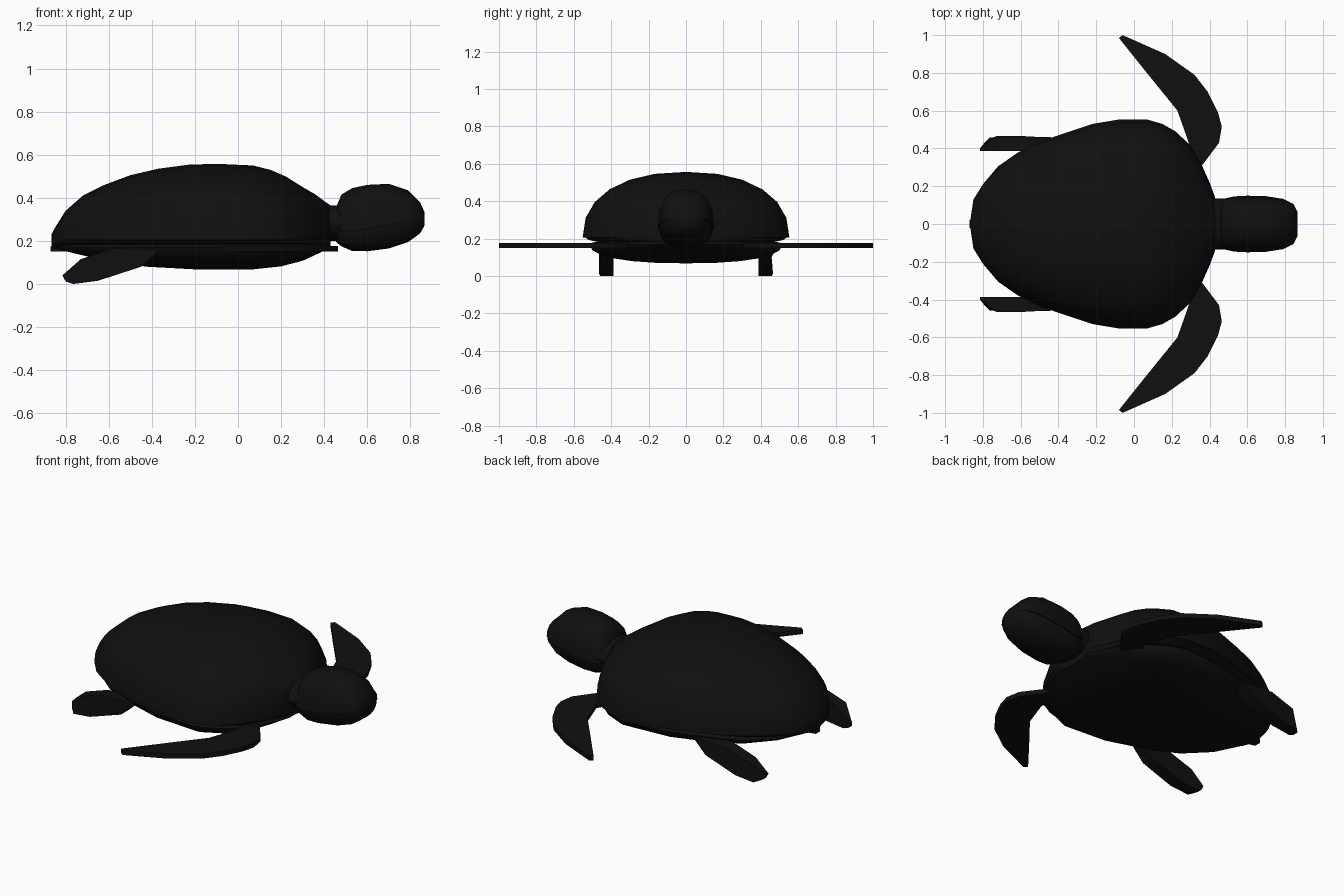
import bpy, bmesh, math

cube = bpy.data.objects.get("Cube")
if cube:
    bpy.data.objects.remove(cube, do_unlink=True)

skin = bpy.data.materials.new("near_black")
skin.use_nodes = True
skin.diffuse_color = (0.005, 0.005, 0.005, 1)
skin.node_tree.nodes["Principled BSDF"].inputs["Base Color"].default_value = (0.005, 0.005, 0.005, 1)


def finish(name, bm, angle=40):
    """Turn a bmesh into a shaded object with outward normals."""
    bmesh.ops.recalc_face_normals(bm, faces=bm.faces)
    mesh = bpy.data.meshes.new(name)
    bm.to_mesh(mesh)
    bm.free()
    mesh.materials.append(skin)
    obj = bpy.data.objects.new(name, mesh)
    bpy.context.collection.objects.link(obj)
    bpy.ops.object.select_all(action="DESELECT")
    obj.select_set(True)
    bpy.context.view_layer.objects.active = obj
    bpy.ops.object.shade_smooth_by_angle(angle=math.radians(angle))
    return obj


def bridge(name, rings, angle=40):
    """Skin a series of closed rings of points and cap both ends."""
    bm = bmesh.new()
    loops = [[bm.verts.new(p) for p in ring] for ring in rings]
    for a, b in zip(loops, loops[1:]):
        for i in range(len(a)):
            j = (i + 1) % len(a)
            bm.faces.new((a[i], a[j], b[j], b[i]))
    bm.faces.new(loops[0])
    bm.faces.new(loops[-1])
    return finish(name, bm, angle)


def section(x, half, low, mid, top, steps=8, squash=0.92, lower=1.0):
    """Ring across x: an upper arch and a lower arch meeting at height mid."""
    ring = []
    for sign, end, width in ((1, top, half), (-1, low, half * lower)):
        for i in range(steps + 1):
            t = math.pi * i / steps
            y = sign * width * math.copysign(abs(math.cos(t)) ** squash, math.cos(t))
            ring.append((x, y, mid + (end - mid) * math.sin(t) ** squash))
    return ring


# Domed shell: x, half width, crown height
shell = [(-0.865, 0.03, 0.23), (-0.85, 0.13, 0.26), (-0.8, 0.21, 0.34),
         (-0.72, 0.305, 0.41), (-0.62, 0.375, 0.46), (-0.5, 0.435, 0.505),
         (-0.37, 0.48, 0.535), (-0.22, 0.53, 0.555), (-0.08, 0.553, 0.557),
         (0.07, 0.553, 0.55), (0.15, 0.53, 0.53), (0.22, 0.49, 0.5),
         (0.3, 0.415, 0.45), (0.36, 0.31, 0.415), (0.4, 0.22, 0.385), (0.43, 0.14, 0.365)]
bridge("shell", [section(x, w, 0.165, 0.205, top, 12, 0.88, 0.97) for x, w, top in shell])

# Belly plate: x, half width, lowest height
belly = [(-0.83, 0.1, 0.16), (-0.75, 0.24, 0.14), (-0.6, 0.36, 0.105), (-0.42, 0.43, 0.08),
         (-0.2, 0.495, 0.068), (0.07, 0.515, 0.068), (0.2, 0.46, 0.082),
         (0.3, 0.38, 0.108), (0.38, 0.25, 0.145), (0.43, 0.13, 0.17)]
bridge("belly", [section(x, w, low, 0.17, 0.2, 12, 0.85) for x, w, low in belly])

# Neck
bridge("neck", [section(x, 0.135, 0.2, 0.28, 0.365) for x in (0.34, 0.52)])

# Head with a slightly narrower jaw: x, half width, chin, mouth line, crown
head = [(0.455, 0.115, 0.195, 0.26, 0.355), (0.48, 0.135, 0.175, 0.25, 0.415),
        (0.53, 0.146, 0.153, 0.245, 0.445), (0.6, 0.15, 0.152, 0.255, 0.46),
        (0.7, 0.147, 0.165, 0.275, 0.465), (0.79, 0.133, 0.195, 0.292, 0.435),
        (0.845, 0.105, 0.235, 0.304, 0.38), (0.865, 0.065, 0.27, 0.31, 0.335)]
bridge("head", [section(*row, 8, 0.8, 0.95) for row in head])

# Tail stub
bridge("tail", [[(x, w, 0.15), (x, w, 0.175), (x, -w, 0.175), (x, -w, 0.15)]
                for x, w in ((-0.87, 0.02), (-0.76, 0.045))])

# Flat swept front flippers, outlined from above
front = [(0.2, 0.28), (0.36, 0.31), (0.45, 0.43), (0.465, 0.515), (0.445, 0.59),
         (0.39, 0.7), (0.32, 0.79), (0.165, 0.9), (-0.06, 1.0), (-0.08, 0.985),
         (0.08, 0.785), (0.23, 0.6), (0.29, 0.43)]
# Upright hind paddles, outlined from the side, with outer face position
hind = [(-0.815, 0.04, 0.4), (-0.8, 0.012, 0.42), (-0.765, 0.0, 0.458), (-0.65, 0.015, 0.465),
        (-0.45, 0.08, 0.46), (-0.36, 0.16, 0.45), (-0.58, 0.165, 0.465), (-0.73, 0.115, 0.465)]
for side, word in ((1, "left"), (-1, "right")):
    bridge(word + "_front_flipper",
           [[(x, side * y, z) for x, y in front] for z in (0.15, 0.177)], 30)
    bridge(word + "_hind_flipper",
           [[(x, side * 0.387, z) for x, z, _ in hind],
            [(x, side * y, z) for x, z, y in hind]], 30)
